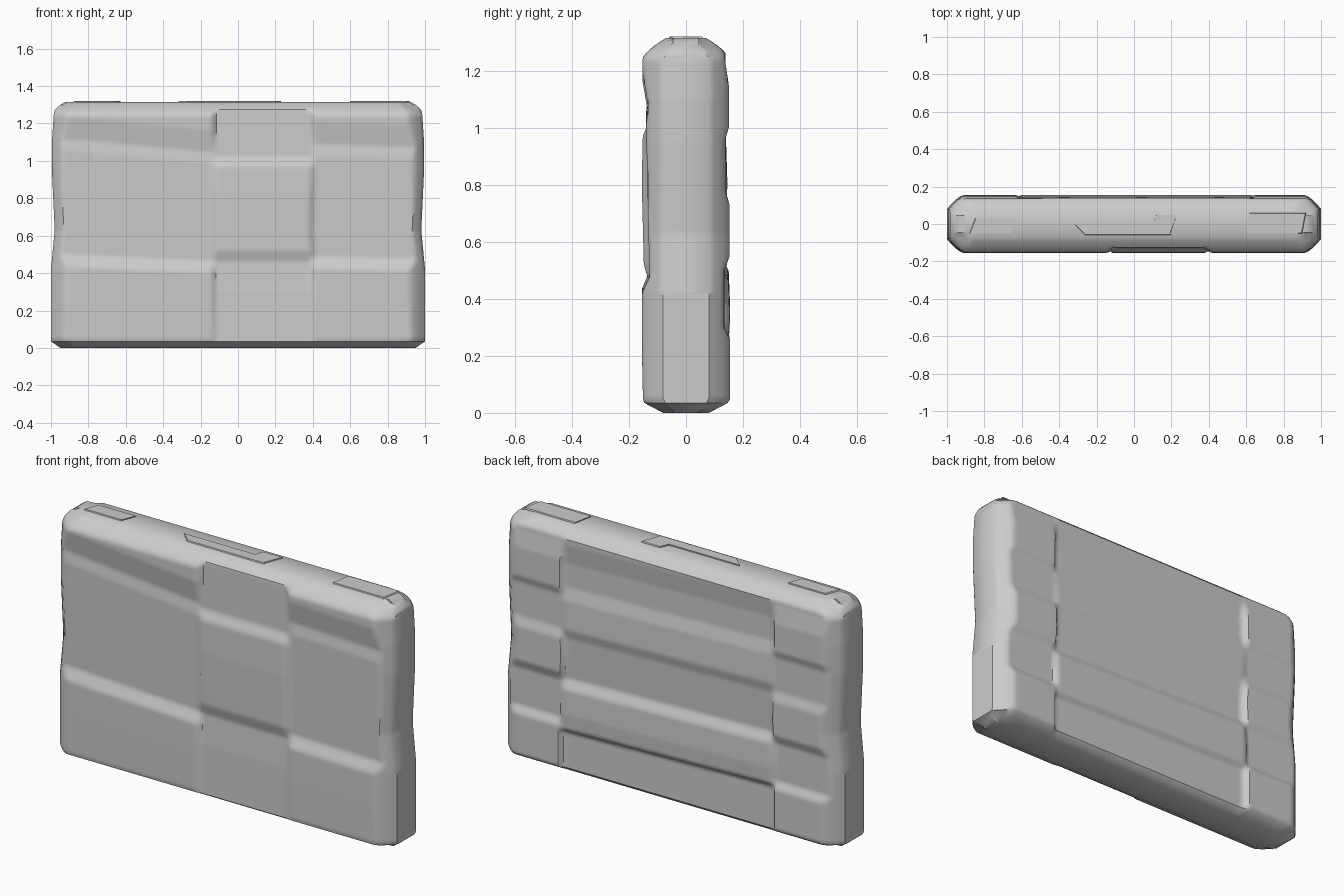
import bpy
import bmesh
import math

default_cube = bpy.data.objects.get("Cube")
if default_cube:
    bpy.data.objects.remove(default_cube, do_unlink=True)

HEIGHT = 1.315
HALF_DEPTH = 0.155


def make_material(name, colour):
    material = bpy.data.materials.new(name)
    material.use_nodes = True
    material.diffuse_color = colour
    shader = next(node for node in material.node_tree.nodes if node.type == "BSDF_PRINCIPLED")
    shader.inputs["Base Color"].default_value = colour
    return material


stone = make_material("pale grey stone", (0.6, 0.6, 0.6, 1))

# Relief of each column of blocks: (height, distance from the centre plane)
FRONT_OUTER = [(0, .15), (.25, .155), (.42, .155), (.48, .128), (1.02, .14),
               (1.08, .132), (1.2, .153)]
FRONT_MIDDLE = [(0, .14), (.3, .138), (.46, .13), (.52, .148), (.8, .155),
                (.97, .152), (1.02, .13), (1.25, .128)]
BACK_OUTER = [(0, .155), (.26, .155), (.3, .135), (.5, .135), (.55, .153),
              (.73, .153), (.78, .138), (.96, .138), (1, .15), (1.15, .15), (1.25, .135)]
BACK_MIDDLE = [(0, .13), (.24, .128), (.27, .15), (.35, .155), (.48, .15), (.53, .125),
               (.75, .133), (.8, .145), (.95, .14), (1.02, .125), (1.15, .125), (1.25, .138)]
END_WAVE = [(0, 1), (.42, 1), (.63, .98), (.95, .995), (1.1, .995), (1.25, .985)]


def along(profile, height):
    """Read a value from a profile of straight segments."""
    for (low, first), (high, second) in zip(profile, profile[1:]):
        if height <= high:
            share = max(0, (height - low) / (high - low))
            return first + (second - first) * share
    return profile[-1][1]


def blend(value, centre, width=0.025):
    """Ease from 0 to 1 around a joint between columns."""
    share = min(1, max(0, (value - centre) / width + 0.5))
    return share * share * (3 - 2 * share)


def front_depth(x, z):
    middle = blend(x, -0.13) * (1 - blend(x, 0.4))
    tilt = 0.09 * (x + 0.53) if x < 0 else 0.03 * (x - 0.7)
    outer = along(FRONT_OUTER, z + tilt * min(1, z))
    return outer + (along(FRONT_MIDDLE, z) - outer) * middle


def back_depth(x, z):
    middle = blend(x, -0.62) * (1 - blend(x, 0.64))
    outer = along(BACK_OUTER, z)
    return outer + (along(BACK_MIDDLE, z + 0.03 * x) - outer) * middle


def cap_limit(z):
    """Bevelled foot and rounded crown."""
    foot = 0.08 + 1.9 * z
    crown = max(0, (z - 1.235) / (HEIGHT - 1.235))
    return min(foot, HALF_DEPTH - 0.085 * crown ** 1.6)


def end_limit(x):
    """Rounded vertical corners."""
    share = max(0, (abs(x) - 0.91) / 0.09)
    return HALF_DEPTH - 0.075 * share ** 1.5


def half_length(z):
    foot = max(0, 1 - z / 0.035) * 0.05
    crown = max(0, (z - 1.25) / (HEIGHT - 1.25))
    return along(END_WAVE, z) - foot - 0.06 * crown ** 2


def slab_depth(relief, x, z):
    cut = (HALF_DEPTH - cap_limit(z)) + (HALF_DEPTH - end_limit(x))
    return max(0.045, min(relief(x, z), HALF_DEPTH - cut))


# Slab built from stacked rings, closed by a foot and a crown
columns = 120
xs = [-1 + 2 * i / columns for i in range(columns + 1)]
heights = [0, 0.018, 0.035] + [0.05 + 0.0125 * i for i in range(101)] + [HEIGHT]
heights = sorted(set(heights))
mesh = bmesh.new()
rings = []
for z in heights:
    reach = half_length(z)
    front = [(x * reach, -slab_depth(front_depth, x, z), z) for x in xs]
    back = [(x * reach, slab_depth(back_depth, x, z), z) for x in reversed(xs)]
    rings.append([mesh.verts.new(point) for point in front + back])
count = len(rings[0])
for lower, upper in zip(rings, rings[1:]):
    for i in range(count):
        j = (i + 1) % count
        mesh.faces.new((lower[i], lower[j], upper[j], upper[i]))
for ring in (rings[0], rings[-1]):
    for i in range(columns):
        mesh.faces.new((ring[i], ring[i + 1], ring[count - 2 - i], ring[count - 1 - i]))
bmesh.ops.recalc_face_normals(mesh, faces=mesh.faces)


def finish(name, mesh, smooth_angle):
    data = bpy.data.meshes.new(name)
    mesh.to_mesh(data)
    mesh.free()
    item = bpy.data.objects.new(name, data)
    bpy.context.collection.objects.link(item)
    data.materials.append(stone)
    bpy.ops.object.select_all(action="DESELECT")
    item.select_set(True)
    bpy.context.view_layer.objects.active = item
    bpy.ops.object.shade_smooth_by_angle(angle=math.radians(smooth_angle))


finish("wall_slab", mesh, 40)


# Thin worn flakes along the crown
def crown_flake(name, left, right, near, far, skew):
    flake = bmesh.new()
    outline = [(left, near), (right - skew, near), (right, far), (left + skew, far)]
    base = [flake.verts.new((x, y, HEIGHT - 0.002)) for x, y in outline]
    top = [flake.verts.new((x * 0.995, y * 0.95, HEIGHT + 0.006)) for x, y in outline]
    flake.faces.new(base[::-1])
    flake.faces.new(top)
    for i in range(4):
        j = (i + 1) % 4
        flake.faces.new((base[i], base[j], top[j], top[i]))
    finish(name, flake, 30)


crown_flake("crown_flake_right", -0.88, -0.63, -0.05, 0.03, 0.03)
crown_flake("crown_flake_centre", -0.26, 0.14, -0.06, 0.0, -0.06)
crown_flake("crown_flake_inner", 0.08, 0.23, -0.06, 0.05, 0.04)
crown_flake("crown_flake_left", 0.6, 0.92, -0.05, 0.06, 0.02)
